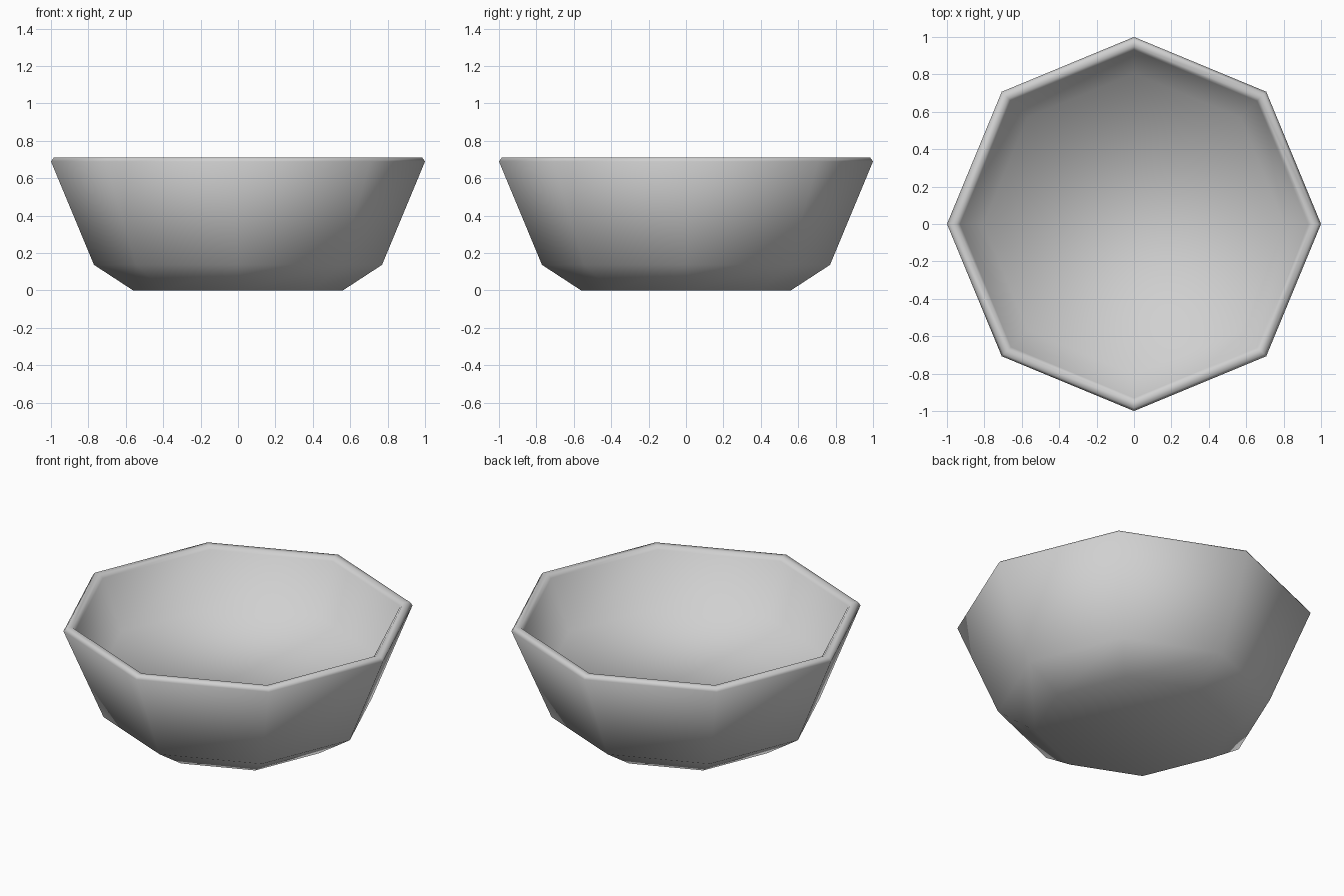
import bpy
import bmesh
from math import cos, sin, pi

SIDES = 8

cube = bpy.data.objects.get("Cube")
if cube:
    bpy.data.objects.remove(cube, do_unlink=True)

# Single grey material
grey = bpy.data.materials.new("plain_grey")
grey.use_nodes = True
colour = (0.63, 0.63, 0.63, 1.0)
grey.diffuse_color = colour
grey.node_tree.nodes["Principled BSDF"].inputs["Base Color"].default_value = colour

# Cross-section (radius, height): outer base, wall, bevelled rim, short inner wall, raised floor
profile = [
    (0.56, 0.0), (0.77, 0.137), (1.0, 0.69), (0.985, 0.71),
    (0.95, 0.71), (0.93, 0.69), (0.805, 0.39),
]

# Octagonal rings bridged with quads, then capped underneath and inside
bm = bmesh.new()
rings = []
for radius, height in profile:
    angles = [2 * pi * i / SIDES for i in range(SIDES)]
    rings.append([bm.verts.new((radius * cos(a), radius * sin(a), height)) for a in angles])

for lower, upper in zip(rings, rings[1:]):
    for i in range(SIDES):
        j = (i + 1) % SIDES
        bm.faces.new((lower[i], lower[j], upper[j], upper[i]))

bm.faces.new(list(reversed(rings[0])))
bm.faces.new(rings[-1])
bmesh.ops.recalc_face_normals(bm, faces=bm.faces)

# Smooth shading runs over the whole bowl
for face in bm.faces:
    face.smooth = True

mesh = bpy.data.meshes.new("bowl")
bm.to_mesh(mesh)
bm.free()
mesh.materials.append(grey)
bowl = bpy.data.objects.new("bowl", mesh)
bpy.context.collection.objects.link(bowl)
